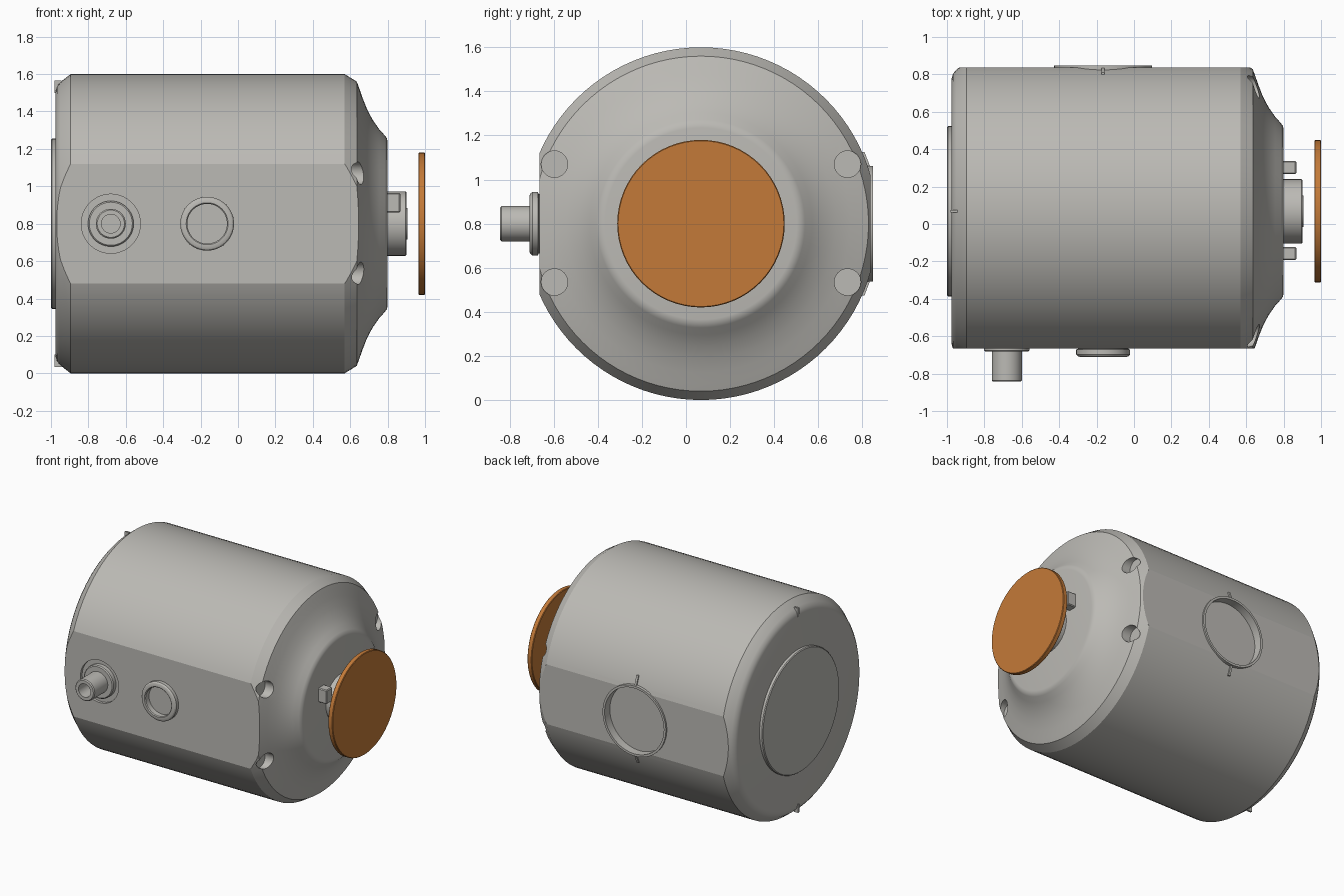
import bpy, bmesh, math
from mathutils import Vector

cube = bpy.data.objects.get("Cube")
if cube:
    bpy.data.objects.remove(cube, do_unlink=True)

CY, CZ = 0.068, 0.80          # main axis of the housing, running along x
FRONT, BACK = -0.665, 0.836   # flat faces milled on the front and back


def material(name, rgb):
    m = bpy.data.materials.new(name)
    m.use_nodes = True
    m.diffuse_color = (*rgb, 1)
    m.node_tree.nodes["Principled BSDF"].inputs["Base Color"].default_value = (*rgb, 1)
    return m


grey = material("warm grey metal", (0.50, 0.49, 0.46))
copper = material("copper", (0.55, 0.195, 0.04))


def finish(ob, angle=28):
    bpy.ops.object.select_all(action='DESELECT')
    bpy.context.view_layer.objects.active = ob
    ob.select_set(True)
    bpy.ops.object.shade_smooth_by_angle(angle=math.radians(angle))


def from_bmesh(name, bm, mat):
    bmesh.ops.recalc_face_normals(bm, faces=bm.faces)
    me = bpy.data.meshes.new(name)
    bm.to_mesh(me)
    bm.free()
    me.materials.append(mat)
    ob = bpy.data.objects.new(name, me)
    bpy.context.collection.objects.link(ob)
    return ob


def lathe(name, profile, axis, centre, mat=grey, segs=64, closed=False):
    """Spin (position along axis, radius) points about an x or y axis."""
    bm = bmesh.new()
    rings = []
    for a, r in profile:
        ring = []
        for i in range(segs if r > 0 else 1):
            t = 2 * math.pi * i / segs
            c, s = r * math.cos(t), r * math.sin(t)
            p = (a, c, s) if axis == 'X' else (c, a, s)
            ring.append(bm.verts.new(Vector(p) + Vector(centre)))
        rings.append(ring)
    pairs = list(zip(rings, rings[1:]))
    if closed:
        pairs.append((rings[-1], rings[0]))
    for p, q in pairs:
        for i in range(segs):
            j = (i + 1) % segs
            if len(p) == 1:
                bm.faces.new((p[0], q[i], q[j]))
            elif len(q) == 1:
                bm.faces.new((p[i], p[j], q[0]))
            else:
                bm.faces.new((p[i], p[j], q[j], q[i]))
    ob = from_bmesh(name, bm, mat)
    finish(ob)
    return ob


def cylinder(name, a0, a1, r, axis, centre, mat=grey, bevel=0.0):
    b = bevel
    if b:
        pts = [(a0, 0), (a0, r - b), (a0 + b, r), (a1 - b, r), (a1, r - b), (a1, 0)]
    else:
        pts = [(a0, 0), (a0, r), (a1, r), (a1, 0)]
    return lathe(name, pts, axis, centre, mat)


def box(name, lo, hi, mat=grey):
    bm = bmesh.new()
    bmesh.ops.create_cube(bm, size=1)
    for v in bm.verts:
        v.co = [l + (c + 0.5) * (h - l) for c, l, h in zip(v.co, lo, hi)]
    return from_bmesh(name, bm, mat)


def cut(target, cutter):
    cutter.hide_render = True
    mod = target.modifiers.new("cut", 'BOOLEAN')
    mod.operation, mod.solver, mod.object = 'DIFFERENCE', 'EXACT', cutter
    bpy.ops.object.select_all(action='DESELECT')
    bpy.context.view_layer.objects.active = target
    target.select_set(True)
    bpy.ops.object.modifier_apply(modifier=mod.name)
    bpy.data.objects.remove(cutter, do_unlink=True)


# Housing: drum with a chamfered rear and a concave nose
axis_centre = (0, CY, CZ)
housing = lathe("housing", [
    (-0.975, 0), (-0.975, 0.71), (-0.968, 0.735), (-0.95, 0.757), (-0.895, 0.80),
    (0.57, 0.80), (0.635, 0.76), (0.648, 0.725), (0.665, 0.675), (0.69, 0.612),
    (0.72, 0.555), (0.755, 0.505), (0.785, 0.472), (0.797, 0.455), (0.80, 0.435),
    (0.80, 0)], 'X', axis_centre, segs=96)

# Milled flats
cut(housing, box("front_cutter", (-1.2, -1.2, -0.2), (1.2, FRONT, 1.8)))
cut(housing, box("back_cutter", (-1.2, BACK, -0.2), (1.2, 1.2, 1.8)))

# Four bolt pockets around the nose
for y in (-0.597, 0.733):
    for z in (0.535, 1.07):
        cut(housing, cylinder("bolt_cutter", 0.60, 0.9, 0.06, 'X', (0, y, z)))

# Recesses for the pipe and the round window
PIPE, PORT, WINDOW = (-0.68, 0, CZ), (-0.165, 0, CZ), (-0.165, 0, CZ)
cut(housing, cylinder("pipe_cutter", -0.9, FRONT + 0.02, 0.158, 'Y', PIPE))
cut(housing, cylinder("window_cutter", BACK - 0.05, 0.95, 0.25, 'Y', WINDOW))
finish(housing)

# Rear cover plate
cylinder("rear_cover", -1.0, -0.96, 0.455, 'X', axis_centre, bevel=0.006)

# Hollow pipe with its flange
lathe("pipe", [
    (-0.63, 0), (-0.63, 0.122), (-0.675, 0.122), (-0.682, 0.115), (-0.682, 0.08),
    (-0.836, 0.08), (-0.843, 0.073), (-0.843, 0.05), (-0.70, 0.05), (-0.70, 0)],
    'Y', PIPE)

# Open port with a rounded lip
lathe("port_ring", [
    (-0.65, 0.135), (-0.668, 0.135), (-0.672, 0.144), (-0.697, 0.144), (-0.706, 0.137),
    (-0.71, 0.127), (-0.71, 0.112), (-0.704, 0.106), (-0.65, 0.106)],
    'Y', PORT, closed=True)

# Window rim on the back, with small alignment ribs above and below
lathe("window_rim", [
    (0.78, 0.262), (0.848, 0.262), (0.848, 0.245), (0.78, 0.245)],
    'Y', WINDOW, closed=True)
for sign, word in ((1, "upper"), (-1, "lower")):
    z0, z1 = sorted((CZ + sign * 0.255, CZ + sign * 0.325))
    rib = box(f"{word}_window_rib", (-0.173, 0.77, z0), (-0.157, 0.838, z1))
    for v in rib.data.vertices:            # follow the curve of the drum
        if v.co.y > 0.8:
            v.co.y = CY + math.sqrt(0.81 ** 2 - (v.co.z - CZ) ** 2)
    # Rear index marks on the chamfer
    z0, z1 = sorted((CZ + sign * 0.70, CZ + sign * 0.765))
    box(f"{word}_rear_mark", (-0.98, CY - 0.007, z0), (-0.945, CY + 0.007, z1))

# Shaft boss, end button and two lugs on the nose
cylinder("shaft_boss", 0.78, 0.90, 0.172, 'X', axis_centre, bevel=0.004)
cylinder("shaft_button", 0.88, 0.906, 0.085, 'X', axis_centre)
for side, y in (("front", -0.157), ("back", 0.303)):
    lug = box(f"{side}_lug", (0.78, y - 0.035, 0.86), (0.868, y + 0.035, 0.965))
    bev = lug.modifiers.new("bevel", 'BEVEL')
    bev.width, bev.segments = 0.006, 1

# Copper disc standing clear of the shaft
cylinder("copper_disc", 0.964, 1.0, 0.38, 'X', axis_centre, copper, bevel=0.004)
